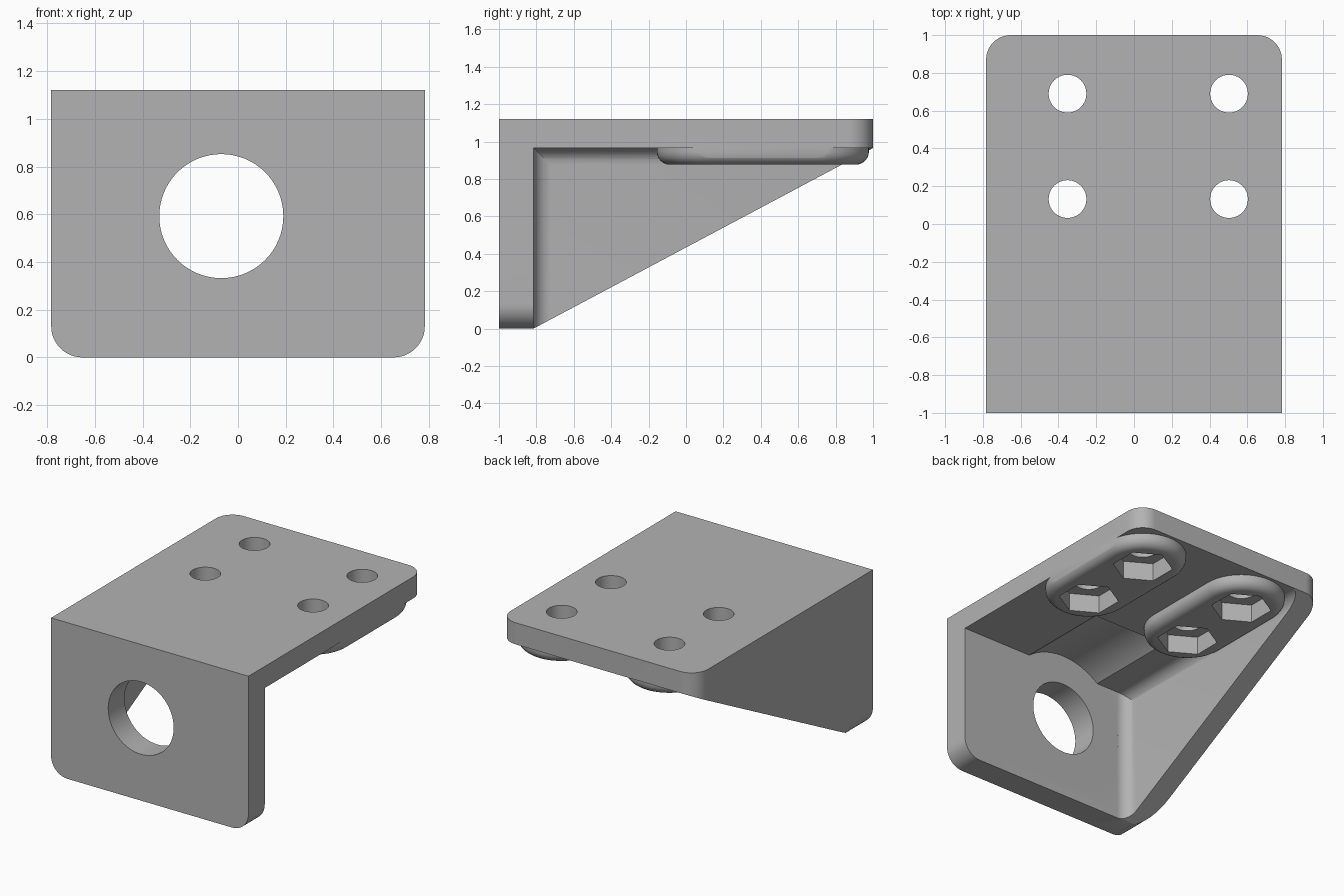
import bpy, bmesh, math
from mathutils import Vector

if "Cube" in bpy.data.objects:
    bpy.data.objects.remove(bpy.data.objects["Cube"])

W, T, H = 0.783, 0.155, 1.12          # half width, plate thickness, height
INNER_X, INNER_Y, INNER_Z = -W + T, -0.815, H - T
PAD_Z, PAD_R = 0.876, 0.288
HOLE_X, HOLE_Y = (-0.352, 0.503), (0.132, 0.69)
BORE_X, BORE_Z = -0.07, 0.592

steel = bpy.data.materials.new("steel grey")
steel.diffuse_color = (0.45, 0.45, 0.45, 1)
steel.use_nodes = True
steel.node_tree.nodes["Principled BSDF"].inputs["Base Color"].default_value = steel.diffuse_color


def arc(cx, cy, r, a0, a1, n):
    """Points on an arc, angles in degrees."""
    return [(cx + r * math.cos(math.radians(a0 + (a1 - a0) * i / n)),
             cy + r * math.sin(math.radians(a0 + (a1 - a0) * i / n))) for i in range(n + 1)]


def ring(cx, cy, r, n, start=0):
    return arc(cx, cy, r, start, start + 360, n)[:-1]


def prism(name, profile, axis, a, b, round_low=0):
    """Extrude a 2D profile along an axis, optionally rounding the rim at a."""
    place = {"x": lambda u, v, w: (w, u, v),
             "y": lambda u, v, w: (u, w, v),
             "z": lambda u, v, w: (u, v, w)}[axis]
    bm = bmesh.new()
    low = bm.faces.new([bm.verts.new(place(u, v, a)) for u, v in profile])
    rim = list(low.edges)
    made = bmesh.ops.extrude_face_region(bm, geom=[low], use_keep_orig=True)["geom"]
    shift = Vector(place(0, 0, b - a))
    bmesh.ops.translate(bm, vec=shift, verts=[g for g in made if isinstance(g, bmesh.types.BMVert)])
    if round_low:
        bmesh.ops.bevel(bm, geom=rim, offset=round_low, segments=6, profile=0.5, affect="EDGES")
    bmesh.ops.recalc_face_normals(bm, faces=bm.faces)
    mesh = bpy.data.meshes.new(name)
    bm.to_mesh(mesh)
    bm.free()
    mesh.materials.append(steel)
    ob = bpy.data.objects.new(name, mesh)
    bpy.context.collection.objects.link(ob)
    return ob


def combine(target, tool, operation):
    """Apply a boolean and discard the tool."""
    mod = target.modifiers.new("bool", "BOOLEAN")
    mod.operation, mod.solver, mod.object = operation, "EXACT", tool
    bpy.context.view_layer.objects.active = target
    bpy.ops.object.modifier_apply(modifier=mod.name)
    bpy.data.objects.remove(tool)


def footprint():
    # Top outline with rounded back corners
    r = 0.13
    return prism("footprint", [(-W, -1), (W, -1)] + arc(W - r, 1 - r, r, 0, 90, 12)
                 + arc(-W + r, 1 - r, r, 90, 180, 12), "z", -0.5, 1.5)


# Side profile: front plate, top plate and sloping gusset
bracket = prism("bracket", [(-1, 0), (INNER_Y, 0), (1, INNER_Z), (1, H), (-1, H)], "x", -W, W)
combine(bracket, footprint(), "INTERSECT")

# Rounded lower corners of the front plate
r = 0.13
front = prism("front_outline", arc(-W + r, r, r, 180, 270, 12) + arc(W - r, r, r, 270, 360, 12)
              + [(W, 1.5), (-W, 1.5)], "y", -1.5, 1.5)
combine(bracket, front, "INTERSECT")

# Open cavity, with fillets where the gusset meets both plates
f = 0.09
cavity = prism("cavity", arc(INNER_X + f, INNER_Y + f, f, 180, 270, 10)
               + [(1.5, INNER_Y), (1.5, 1.5), (INNER_X, 1.5)], "z", -0.5, INNER_Z)
fillet = prism("fillet", arc(INNER_X + f, INNER_Z - f, f, 90, 180, 10)
               + [(INNER_X, -1), (2, -1), (2, INNER_Z)], "y", -1.2, 2)
combine(cavity, fillet, "INTERSECT")
combine(bracket, cavity, "DIFFERENCE")

# Clearance groove under the top plate, and the bore through the front plate
combine(bracket, prism("groove", ring(BORE_X, BORE_Z, 0.475, 96), "y", INNER_Y, -0.13), "DIFFERENCE")
combine(bracket, prism("bore", ring(BORE_X, BORE_Z, 0.26, 64), "y", -1.2, -0.7), "DIFFERENCE")

# Rounded bolt pads, each with two holes and hexagonal nut pockets
for x in HOLE_X:
    outline = arc(x, HOLE_Y[1], PAD_R, 0, 180, 28) + arc(x, HOLE_Y[0], PAD_R, 180, 360, 28)
    pad = prism("bolt_pad", outline, "z", PAD_Z, INNER_Z + 0.05, round_low=0.07)
    combine(pad, footprint(), "INTERSECT")
    combine(bracket, pad, "UNION")
for x in HOLE_X:
    for y in HOLE_Y:
        combine(bracket, prism("pocket", ring(x, y, 0.2, 6, 30), "z", 0.7, PAD_Z + 0.13), "DIFFERENCE")
        combine(bracket, prism("bolt_hole", ring(x, y, 0.1, 40), "z", 0.7, 1.3), "DIFFERENCE")

bpy.ops.object.select_all(action="DESELECT")
bracket.select_set(True)
bpy.context.view_layer.objects.active = bracket
bpy.ops.object.shade_smooth_by_angle(angle=math.radians(28))
